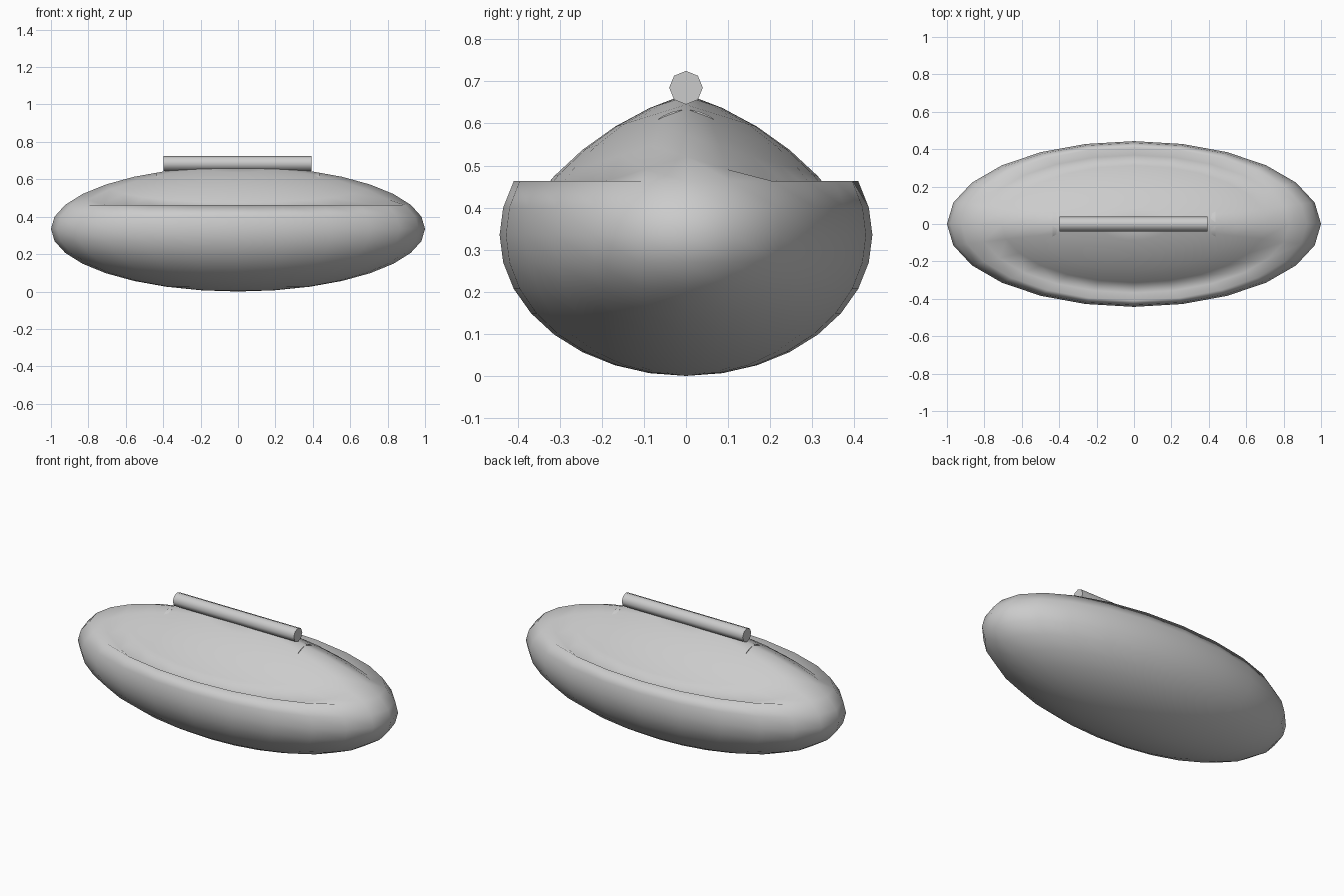
import bpy
import math

cube = bpy.data.objects.get("Cube")
if cube:
    bpy.data.objects.remove(cube, do_unlink=True)

grey = bpy.data.materials.new("plain grey")
grey.use_nodes = True
colour = (0.6, 0.6, 0.6, 1)
grey.diffuse_color = colour
grey.node_tree.nodes["Principled BSDF"].inputs["Base Color"].default_value = colour


def finish(name):
    obj = bpy.context.object
    obj.name = name
    obj.data.materials.append(grey)
    return obj


def rod(name, x, z, radius, length, sides):
    """Cylinder lying along x, smooth around its side."""
    bpy.ops.mesh.primitive_cylinder_add(
        vertices=sides, radius=radius, depth=length,
        location=(x, 0, z), rotation=(0, math.pi / 2, 0))
    bpy.ops.object.shade_smooth_by_angle(angle=math.radians(50))
    return finish(name)


# Body: stretched sphere whose crown is pinched into a ridge along x,
# leaving a groove just inside the rim
MID = 0.335
RIM = 0.48
PINCH = 0.31
bpy.ops.mesh.primitive_uv_sphere_add(segments=24, ring_count=16, radius=1)
body = finish("body")
for v in body.data.vertices:
    v.co.x *= 1.0
    v.co.y *= 0.443
    v.co.z = MID + MID * v.co.z
    if v.co.z > RIM:
        v.co.z -= PINCH * abs(v.co.y)
bpy.ops.object.shade_smooth()

# Handle bar resting on the ridge
rod("handle", -0.003, 0.685, 0.04, 0.79, 8)

# Mounting discs barely breaking the surface at the handle ends
for side, label in ((1, "left"), (-1, "right")):
    rod("handle_mount_" + label, side * 0.425, 0.523, 0.11, 0.024, 24)
